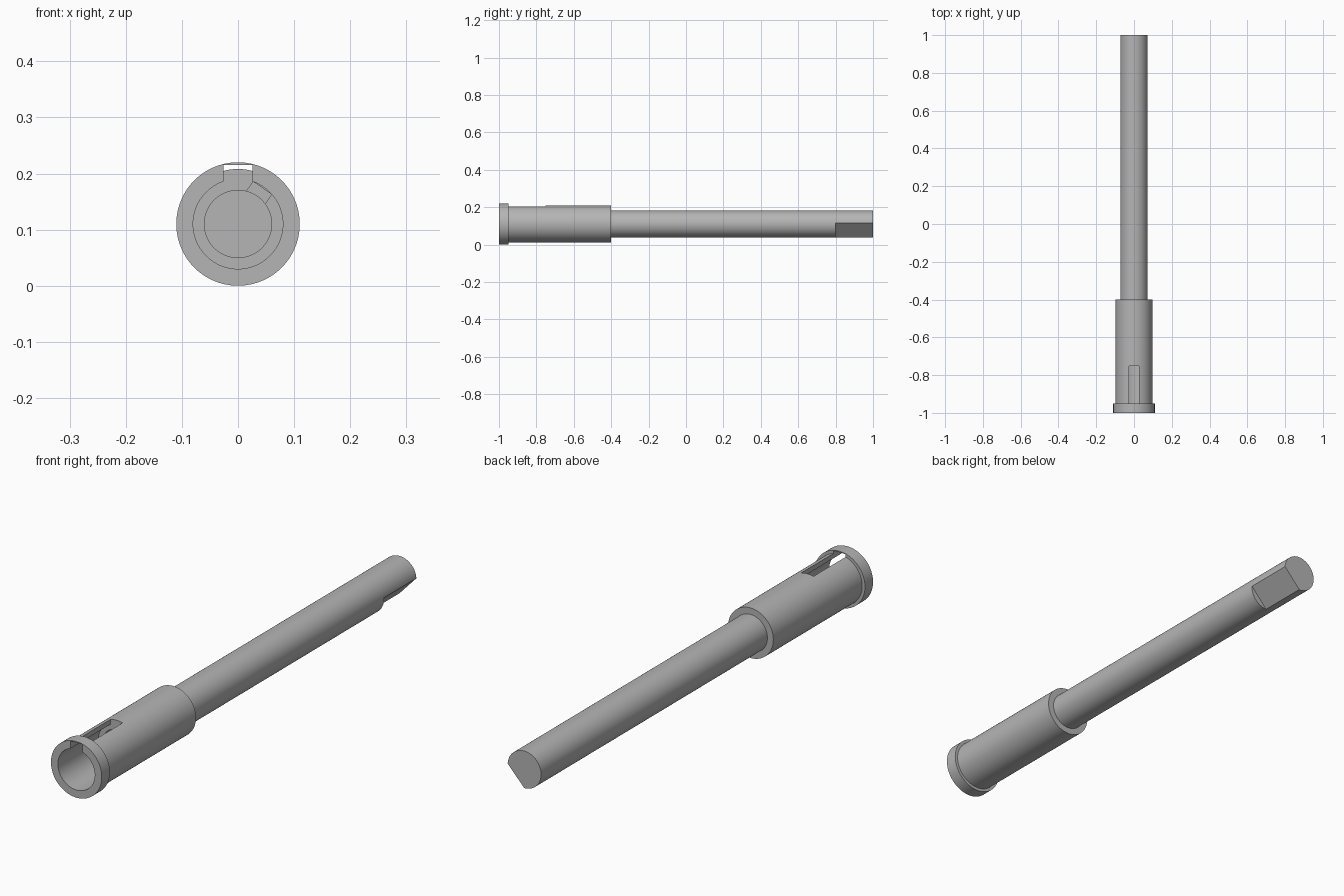
import bpy, bmesh
from math import cos, sin, radians, pi
from mathutils import Matrix, Vector

cube = bpy.data.objects.get("Cube")
if cube:
    bpy.data.objects.remove(cube, do_unlink=True)

AXIS_Z = 0.11
SEGMENTS = 96

grey = bpy.data.materials.new("steel_grey")
grey.use_nodes = True
colour = (0.46, 0.46, 0.46, 1)
grey.diffuse_color = colour
grey.node_tree.nodes["Principled BSDF"].inputs["Base Color"].default_value = colour


def add_object(name, bm):
    bmesh.ops.recalc_face_normals(bm, faces=bm.faces)
    mesh = bpy.data.meshes.new(name)
    bm.to_mesh(mesh)
    bm.free()
    mesh.materials.append(grey)
    obj = bpy.data.objects.new(name, mesh)
    bpy.context.collection.objects.link(obj)
    return obj


def lathe(name, profile):
    """Turn (radius, y) points around the long axis."""
    bm = bmesh.new()
    verts = [bm.verts.new((r, y, AXIS_Z)) for r, y in profile]
    edges = [bm.edges.new(pair) for pair in zip(verts, verts[1:])]
    bmesh.ops.spin(bm, geom=verts + edges, cent=(0, 0, AXIS_Z), axis=(0, 1, 0),
                   angle=2 * pi, steps=SEGMENTS, use_duplicate=False)
    bmesh.ops.remove_doubles(bm, verts=bm.verts, dist=0.00001)
    return add_object(name, bm)


def cut_box(target, angle, near, far, width, y0, y1):
    """Cut a box reaching from radius near to far, at an angle about the axis."""
    bm = bmesh.new()
    bmesh.ops.create_cube(bm, size=1)
    radial = Vector((cos(angle), 0, sin(angle)))
    centre = radial * ((near + far) / 2) + Vector((0, (y0 + y1) / 2, AXIS_Z))
    bmesh.ops.transform(bm, verts=bm.verts, matrix=Matrix.Translation(centre)
                        @ Matrix.Rotation(-angle, 4, 'Y')
                        @ Matrix.Diagonal((far - near, y1 - y0, width, 1)))
    cutter = add_object("cutter", bm)
    cutter.hide_render = True
    mod = target.modifiers.new("cut", 'BOOLEAN')
    mod.operation = 'DIFFERENCE'
    mod.solver = 'EXACT'
    mod.object = cutter
    bpy.context.view_layer.objects.active = target
    bpy.ops.object.modifier_apply(modifier=mod.name)
    bpy.data.objects.remove(cutter, do_unlink=True)


# Shaft, sleeve, end flange and stepped socket as one turned part
shaft = lathe("flanged_shaft", [
    (0, 1), (0.0725, 1), (0.0725, -0.4), (0.098, -0.4), (0.098, -0.95),
    (0.11, -0.95), (0.11, -1), (0.08, -1), (0.08, -0.75),
    (0.06, -0.75), (0.06, -0.5), (0, -0.5)])

# Slot along the top of the sleeve, running under the flange rim
cut_box(shaft, radians(90), 0.065, 0.1055, 0.052, -1.05, -0.751)
# Keyway in the inner socket
cut_box(shaft, radians(56), 0.03, 0.0775, 0.04, -0.8, -0.55)
# Flat on the far end of the shaft
cut_box(shaft, radians(-43), 0.05, 0.2, 0.3, 0.8, 1.1)

bpy.ops.object.select_all(action='DESELECT')
shaft.select_set(True)
bpy.context.view_layer.objects.active = shaft
bpy.ops.object.shade_smooth_by_angle(angle=radians(30))
